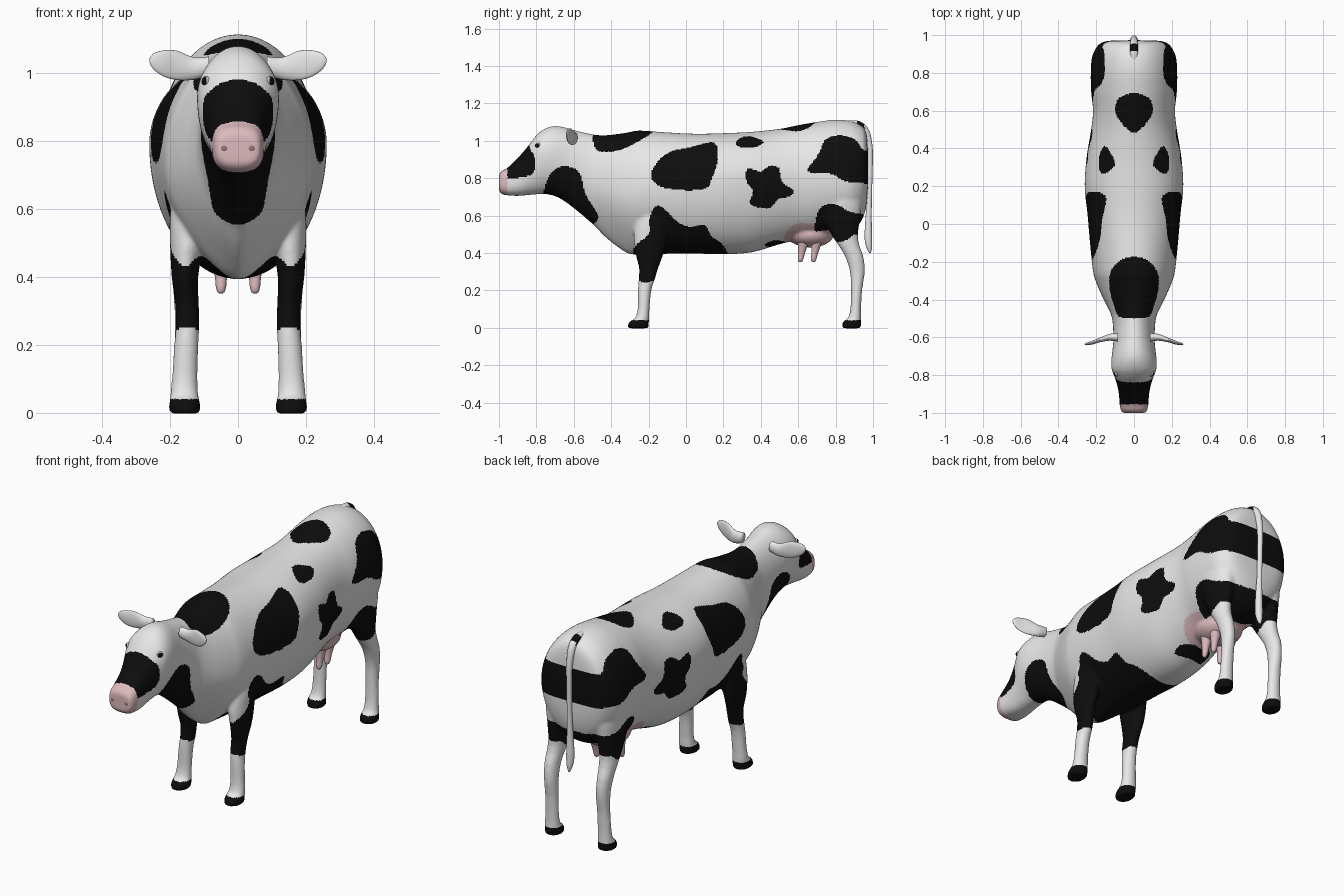
import bpy, bmesh, math
from mathutils import Vector

# Flat colours
MATS = []
for name, rgb in [("white hide", (.8, .8, .8)), ("black hide", (.004, .004, .004)),
                  ("pink skin", (.72, .49, .51)), ("dark pink nostril", (.3, .17, .18)),
                  ("eye grey", (.5, .5, .5))]:
    m = bpy.data.materials.new(name)
    m.diffuse_color = (*rgb, 1)
    MATS.append(m)
WHITE, BLACK, PINK, NOSTRIL, GREY = range(5)


def spline(keys, step, closed=False):
    """Smooth curve through rows of numbers, sampled about every step."""
    n, out = len(keys), []
    for i in range(n if closed else n - 1):
        if closed:
            p = [keys[(i + k) % n] for k in (-1, 0, 1, 2)]
        else:
            p = [keys[min(max(i + k, 0), n - 1)] for k in (-1, 0, 1, 2)]
        cnt = max(2, math.ceil(max(abs(a - b) for a, b in zip(p[1], p[2])) / step))
        for j in range(cnt):
            t = j / cnt
            out.append([b + .5 * t * (c - a + t * (2*a - 5*b + 4*c - d + t * (3*(b - c) + d - a)))
                        for a, b, c, d in zip(*p)])
    if not closed:
        out.append(list(keys[-1]))
    return out


class Patch:
    """Rounded outline with a quick inside test."""
    def __init__(self, pts):
        q = spline(pts, .025, True)
        self.edges = list(zip(q, q[1:] + q[:1]))
        self.box = [f(p[k] for p in q) for k in (0, 1) for f in (min, max)]

    def has(self, y, z):
        a, b, c, d = self.box
        if not (a <= y <= b and c <= z <= d):
            return False
        hit = False
        for (y1, z1), (y2, z2) in self.edges:
            if (z1 > z) != (z2 > z) and y < (y2 - y1) * (z - z1) / (z2 - z1) + y1:
                hit = not hit
        return hit


# Hide patches as side-view outlines (y, z)
face = [(-.97, .845), (-.91, .95), (-.85, 1.0), (-.835, .96), (-.81, .91), (-.815, .83),
        (-.88, .805), (-.965, .80)]
throat = [(-.76, .6), (-.755, .75), (-.71, .84), (-.64, .865), (-.57, .83), (-.54, .72),
          (-.485, .63), (-.468, .59), (-.5, .55), (-.6, .48)]
withers = [(-.485, .96), (-.485, 1.1), (-.3, 1.14), (-.17, 1.07), (-.195, 1.035), (-.25, 1.0),
           (-.34, .955), (-.42, .942)]
flank = [(-.185, .80), (-.165, .87), (-.09, .94), (.02, .965), (.15, .99), (.17, .90),
         (.135, .79), (.105, .745), (-.01, .735), (-.13, .755)]
loin = [(.265, .99), (.31, 1.025), (.38, 1.015), (.415, .99), (.36, .965), (.29, .968)]
star = [(.33, .85), (.40, .835), (.44, .865), (.495, .855), (.515, .78), (.575, .735),
        (.55, .70), (.49, .69), (.45, .64), (.345, .66), (.36, .73), (.325, .78)]
rump = [(.65, .85), (.71, .93), (.74, 1.0), (.81, 1.03), (.90, 1.01), (.95, .95), (1.03, .93),
        (1.03, .78), (.93, .775), (.85, .785), (.77, .825), (.67, .83)]
thigh = [(.695, .58), (.725, .65), (.80, .66), (.88, .62), (1, .59), (1, .51), (.9, .5),
         (.87, .475), (.82, .46), (.74, .475), (.69, .52)]
elbow = [(-.165, .65), (-.12, .64), (-.05, .57), (.02, .54), (.10, .55), (.135, .49),
         (.2, .44), (.2, .36), (-.1, .33), (-.14, .26), (-.27, .26), (-.28, .42), (-.2, .50),
         (-.195, .58)]
belly = [(.42, .445), (.47, .468), (.53, .46), (.52, .43), (.45, .43)]
udder_skin = [(.52, .45), (.55, .53), (.6, .56), (.69, .55), (.73, .5), (.78, .43), (.6, .38)]
croup_top = [(0, .48), (.07, .54), (.1, .6), (.085, .66), (.03, .69), (-.03, .69),
             (-.085, .66), (-.1, .6), (-.07, .54)]            # seen from above (x, y)
PATCHES = [Patch(p) for p in
           (face, throat, withers, flank, loin, star, rump, thigh, elbow, belly)]
UDDER, CROUP = Patch(udder_skin), Patch(croup_top)


def paint_hide(c, n):
    if c.z < .04:                                              # hooves
        return BLACK
    if c.y < -.955 or (abs(c.x) < .11 and .53 < c.y < .8 and .3 < c.z < .55):
        return PINK                                            # muzzle and udder
    if any(p.has(c.y, c.z) for p in PATCHES) or (c.z > .9 and CROUP.has(c.x, c.y)):
        return BLACK
    return PINK if UDDER.has(c.y, c.z) else WHITE


def paint_tail(c, n):
    return BLACK if .915 < c.y < .955 and c.z > 1.04 else WHITE


def finish(name, bm, paint):
    bmesh.ops.recalc_face_normals(bm, faces=bm.faces)
    for f in bm.faces:
        f.smooth = True
        f.material_index = paint(f.calc_center_median(), f.normal)
    me = bpy.data.meshes.new(name)
    bm.to_mesh(me)
    bm.free()
    for m in MATS:
        me.materials.append(m)
    ob = bpy.data.objects.new(name, me)
    bpy.context.collection.objects.link(ob)
    return ob


def skin(bm, rings):
    """Skin a list of closed rings and cap both ends."""
    vs = [[bm.verts.new(p) for p in r] for r in rings]
    n = len(vs[0])
    for a, b in zip(vs, vs[1:]):
        for i in range(n):
            bm.faces.new((a[i], a[(i + 1) % n], b[(i + 1) % n], b[i]))
    bm.faces.new(vs[0])
    bm.faces.new(vs[-1])


def loft(name, rings, paint):
    bm = bmesh.new()
    skin(bm, rings)
    return finish(name, bm, paint)


def ring(c, u, v, n):
    c, u, v = Vector(c), Vector(u), Vector(v)
    return [c + u * math.cos(2 * math.pi * i / n) + v * math.sin(2 * math.pi * i / n)
            for i in range(n)]


def add_ball(bm, loc, scale):
    for v in bmesh.ops.create_uvsphere(bm, u_segments=32, v_segments=20, radius=1)["verts"]:
        v.co = Vector(a * s + l for a, s, l in zip(v.co, scale, loc))


def ball(name, loc, scale, paint):
    bm = bmesh.new()
    add_ball(bm, loc, scale)
    return finish(name, bm, paint)


# Head, neck and trunk: y, top z, bottom z, half width, z of widest point
trunk = [(-1, .818, .733, .06, .775), (-.985, .84, .715, .07, .78), (-.955, .855, .709, .076, .785),
         (-.9, .908, .706, .08, .80), (-.85, .965, .71, .09, .85), (-.81, 1.018, .713, .103, .90),
         (-.77, 1.056, .716, .118, .93), (-.72, 1.077, .71, .12, .92), (-.67, 1.077, .69, .114, .9),
         (-.6, 1.058, .64, .109, .86), (-.5, 1.035, .555, .116, .8), (-.44, 1.03, .493, .14, .76),
         (-.38, 1.035, .443, .17, .74), (-.31, 1.045, .398, .2, .73), (-.25, 1.055, .392, .217, .74),
         (-.1, 1.045, .396, .233, .76), (.05, 1.038, .397, .246, .78), (.2, 1.041, .394, .261, .79),
         (.35, 1.048, .404, .251, .79), (.5, 1.064, .447, .227, .79), (.6, 1.084, .47, .217, .8),
         (.7, 1.101, .48, .227, .8), (.8, 1.113, .49, .229, .8), (.88, 1.106, .52, .223, .8),
         (.93, 1.086, .56, .202, .82), (.957, 1.06, .62, .177, .84), (.97, 1.0, .7, .13, .85),
         (.973, .88, .83, .02, .855)]
N = 96
rings = []
for y, top, bot, w, zc in spline(trunk, .012):
    p = .68 + .32 * min(1, max(0, (y + .93) / .17))            # boxy muzzle
    keel = .5 * math.exp(-((y + .36) / .19) ** 2)              # narrow brisket
    r = []
    for i in range(N):
        c, s = math.cos(2 * math.pi * i / N), math.sin(2 * math.pi * i / N)
        x = w * math.copysign(abs(c) ** p, c) * (1 - (keel * s * s if s < 0 else 0))
        r.append((x, y, zc + math.copysign(abs(s) ** p, s) * ((top - zc) if s > 0 else (zc - bot))))
    rings.append(r)
hide = bmesh.new()
skin(hide, rings)

# Legs: z, y, y radius, x, x radius
front_leg = [(.72, -.165, .045, .12, .045), (.6, -.175, .085, .14, .058), (.5, -.188, .09, .15, .05),
             (.4, -.195, .076, .156, .039), (.32, -.2, .052, .15, .035), (.26, -.21, .044, .148, .035),
             (.2, -.221, .036, .152, .036), (.1, -.227, .032, .157, .038), (.05, -.235, .039, .158, .042),
             (.035, -.25, .052, .157, .045), (.01, -.256, .057, .157, .046), (-.002, -.256, .055, .157, .044)]
hind_leg = [(.85, .83, .08, .12, .06), (.7, .83, .11, .14, .07), (.6, .83, .103, .145, .06),
            (.5, .848, .072, .15, .047), (.44, .872, .056, .153, .042), (.38, .9, .049, .155, .037),
            (.3, .916, .04, .153, .034), (.2, .912, .03, .153, .034), (.1, .907, .029, .155, .036),
            (.05, .9, .036, .156, .04), (.035, .888, .049, .156, .044), (.01, .885, .052, .156, .045),
            (-.002, .885, .05, .156, .043)]
# Ears: x, y, z, y radius, z radius
ear = [(.085, -.6, 1.02, .022, .028), (.13, -.6, 1.013, .018, .033), (.18, -.614, 1.022, .012, .043),
       (.22, -.628, 1.028, .01, .038), (.25, -.635, 1.034, .007, .022), (.261, -.637, 1.036, .002, .004)]
# Teats: z, y shift, radius
teat = [(.48, .012, .036), (.44, .007, .026), (.40, 0, .018), (.37, -.005, .015), (.355, -.007, .010),
        (.351, -.007, .003)]
for s, side in ((1, "left"), (-1, "right")):
    for keys in (front_leg, hind_leg):
        skin(hide, [ring((s * x, y, z), (rx, 0, 0), (0, ry, 0), 40)
                    for z, y, ry, x, rx in spline(keys, .012)])
    loft(f"ear_{side}", [ring((s * x, y, z), (0, ry, 0), (0, 0, rz), 28)
                         for x, y, z, ry, rz in spline(ear, .01)], lambda c, n: WHITE)
    for y0, which in ((.618, "front"), (.688, "back")):
        loft(f"teat_{which}_{side}", [ring((s * .05, y0 + dy, z), (r, 0, 0), (0, r, 0), 20)
                                      for z, dy, r in spline(teat, .01)], lambda c, n: PINK)
    # Eyes with a dark pupil facing outwards, and nostrils
    look = Vector((s * .75, -.65, .1)).normalized()
    ball(f"eye_{side}", (s * .092, -.79, .975), (.015, .017, .015),
         lambda c, n: BLACK if n.dot(look) > .6 else GREY)
    ball(f"nostril_{side}", (s * .04, -.997, .778), (.013, .004, .012), lambda c, n: NOSTRIL)

# Udder
add_ball(hide, (0, .665, .5), (.115, .125, .07))

# Trunk, legs and udder fused into one smooth skin, then painted
raw = finish("raw_body", hide, lambda c, n: WHITE)
mod = raw.modifiers.new("fuse", "REMESH")
mod.mode, mod.voxel_size = "VOXEL", .0075
mod = raw.modifiers.new("soften", "SMOOTH")
mod.factor, mod.iterations = .5, 12
fused = bpy.data.meshes.new_from_object(raw.evaluated_get(bpy.context.evaluated_depsgraph_get()))
bm = bmesh.new()
bm.from_mesh(fused)
finish("body", bm, paint_hide)
bpy.data.objects.remove(raw)
bpy.data.meshes.remove(fused)

# Tail: y, z, radius along a path in the middle plane
tail = spline([(.86, 1.085, .022), (.92, 1.083, .023), (.96, 1.05, .02), (.98, .98, .016),
               (.985, .9, .014), (.981, .7, .013), (.976, .58, .017), (.975, .48, .02),
               (.98, .43, .015), (.985, .4, .004)], .01)
rings = []
for i, (y, z, r) in enumerate(tail):
    a, b = tail[max(i - 1, 0)], tail[min(i + 1, len(tail) - 1)]
    t = Vector((0, b[0] - a[0], b[1] - a[1])).normalized()
    rings.append(ring((0, y, z), (r, 0, 0), (0, -t.z * r, t.y * r), 24))
loft("tail", rings, paint_tail)
